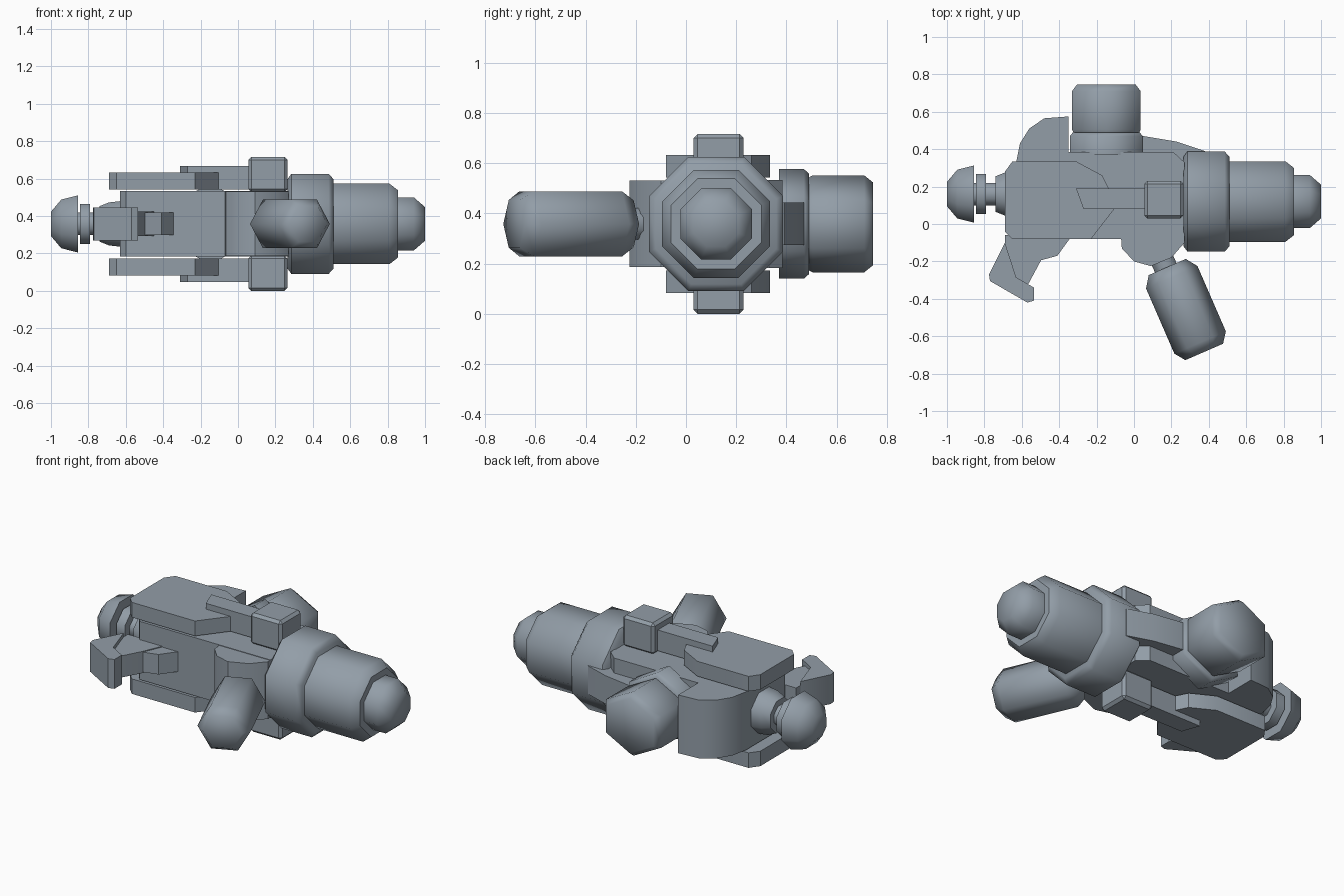
import bpy, bmesh, math
from mathutils import Vector

cube = bpy.data.objects.get("Cube")
if cube:
    bpy.data.objects.remove(cube)

MID = 0.358    # height of the symmetry plane
UP = Vector((0, 0, 1))

steel = bpy.data.materials.new("blue_grey_steel")
steel.use_nodes = True
steel.diffuse_color = (0.29, 0.34, 0.39, 1)
steel.node_tree.nodes["Principled BSDF"].inputs["Base Color"].default_value = (0.29, 0.34, 0.39, 1)


def finish(name, bm, angle=35):
    bmesh.ops.recalc_face_normals(bm, faces=bm.faces)
    mesh = bpy.data.meshes.new(name)
    bm.to_mesh(mesh)
    bm.free()
    mesh.materials.append(steel)
    obj = bpy.data.objects.new(name, mesh)
    bpy.context.collection.objects.link(obj)
    bpy.ops.object.select_all(action='DESELECT')
    obj.select_set(True)
    bpy.context.view_layer.objects.active = obj
    bpy.ops.object.shade_smooth_by_angle(angle=math.radians(angle))
    return obj


def prism(name, outline, z0, z1, bevel=0):
    """Extrude a plan outline between two heights."""
    bm = bmesh.new()
    base = bm.faces.new([bm.verts.new((x, y, z0)) for x, y in outline])
    grown = bmesh.ops.extrude_face_region(bm, geom=[base])["geom"]
    bmesh.ops.translate(bm, vec=(0, 0, z1 - z0),
                        verts=[v for v in grown if isinstance(v, bmesh.types.BMVert)])
    if bevel:
        bmesh.ops.bevel(bm, geom=bm.edges[:], offset=bevel, segments=1,
                        affect='EDGES', profile=0.5)
    return finish(name, bm)


def slab(name, outline, half, bevel=0):
    return prism(name, outline, MID - half, MID + half, bevel)


def turned(name, origin, direction, profile, sides=8, turn=0.5, stretch=1):
    """Stack polygon rings (distance, radius) along a horizontal axis."""
    d = Vector((*direction, 0)).normalized()
    side = UP.cross(d)
    start = Vector((*origin, MID))
    bm = bmesh.new()
    rings = []
    for t, r in profile:
        ring = []
        for i in range(sides):
            a = (i + turn) * math.tau / sides
            ring.append(bm.verts.new(start + d * t + side * (r * stretch * math.cos(a))
                                     + UP * (r * math.sin(a))))
        rings.append(ring)
    for a, b in zip(rings, rings[1:]):
        for i in range(sides):
            j = (i + 1) % sides
            bm.faces.new((a[i], a[j], b[j], b[i]))
    bm.faces.new(rings[0])
    bm.faces.new(rings[-1])
    return finish(name, bm, 62 if sides == 6 else 50)


def octagonal(name, origin, direction, profile):
    """Turned part whose radii are measured to the flats."""
    k = 1 / math.cos(math.pi / 8)
    return turned(name, origin, direction, [(t, r * k) for t, r in profile])


# Main body with rear hump, lower bulge and sloping rear rail
slab("body", [(-0.63, -0.04), (-0.60, -0.08), (0.27, -0.08), (0.27, 0.33),
              (0.21, 0.385), (-0.35, 0.385), (-0.35, 0.575), (-0.48, 0.565),
              (-0.56, 0.51), (-0.61, 0.43), (-0.63, 0.33)], 0.175)
slab("grip_bulge", [(-0.07, -0.06), (-0.065, -0.13), (0.0, -0.20), (0.09, -0.225),
                    (0.20, -0.18), (0.27, -0.10), (0.27, -0.06)], 0.172)
slab("rear_rail", [(-0.10, 0.36), (-0.10, 0.47), (0.05, 0.47), (0.23, 0.44),
                   (0.38, 0.39), (0.38, 0.30)], 0.085)

# Barrel along +x
axis = (0, 0.12)
octagonal("barrel_collar", axis, (1, 0),
          [(0.265, 0.24), (0.285, 0.267), (0.485, 0.267), (0.51, 0.24)])
octagonal("barrel", axis, (1, 0), [(0.50, 0.215), (0.81, 0.215), (0.855, 0.18)])
octagonal("muzzle", axis, (1, 0), [(0.84, 0.142), (0.94, 0.142), (1.0, 0.09)])

# Rear knob along -x
knob_axis = (0, 0.16)
octagonal("knob_base", knob_axis, (-1, 0), [(0.60, 0.125), (0.69, 0.115), (0.74, 0.095)])
octagonal("knob_stem", knob_axis, (-1, 0), [(0.70, 0.06), (0.88, 0.06)])
octagonal("knob_disc", knob_axis, (-1, 0), [(0.79, 0.107), (0.845, 0.107)])
octagonal("knob", knob_axis, (-1, 0), [(0.855, 0.153), (0.945, 0.13), (1.0, 0.065)])

# Hexagonal canister on the back
turned("canister_ring", (-0.148, 0), (0, 1),
       [(0.37, 0.218), (0.47, 0.218), (0.49, 0.20)], 6, 0.5, 1.03)
turned("canister", (-0.148, 0), (0, 1),
       [(0.48, 0.18), (0.505, 0.193), (0.71, 0.193), (0.745, 0.165)], 6, 0.5, 1.1)

# Slanted hexagonal handle
lean = (0.4, -0.92)
turned("handle_neck", (0.12, -0.12), lean, [(0, 0.068), (0.18, 0.068)])
turned("handle", (0.178, -0.23), lean,
       [(0, 0.108), (0.06, 0.15), (0.44, 0.15), (0.495, 0.11)], 6, 0)

# Trigger, its stem and the hooked lever
slab("trigger", [(-0.54, -0.06), (-0.52, -0.20), (-0.41, -0.17), (-0.33, -0.06)], 0.06)
slab("lever_stem", [(-0.69, -0.06), (-0.69, -0.11), (-0.63, -0.29), (-0.57, -0.33),
                    (-0.50, -0.20), (-0.44, -0.06)], 0.065)
slab("lever_hook", [(-0.69, -0.10), (-0.775, -0.27), (-0.77, -0.305), (-0.57, -0.42),
                    (-0.535, -0.41), (-0.535, -0.34), (-0.63, -0.285)], 0.088)

# Matching plates, bars and blocks on both flanks
for word, s in (("upper", 1), ("lower", -1)):
    def flank(name, outline, near, far, bevel=0):
        lo, hi = sorted((MID + s * near, MID + s * far))
        prism(word + name, outline, lo, hi, bevel)

    flank("_side_plate", [(-0.69, -0.04), (-0.65, -0.08), (-0.23, -0.08), (-0.09, 0.10),
                          (-0.17, 0.26), (-0.31, 0.335), (-0.65, 0.335), (-0.69, 0.28)],
          0.185, 0.275)
    flank("_bar", [(-0.27, 0.08), (0.08, 0.08), (0.08, 0.19), (-0.31, 0.19)], 0.185, 0.31)
    flank("_block", [(0.055, 0.03), (0.265, 0.03), (0.265, 0.23), (0.055, 0.23)],
          0.17, 0.358, 0.016)
